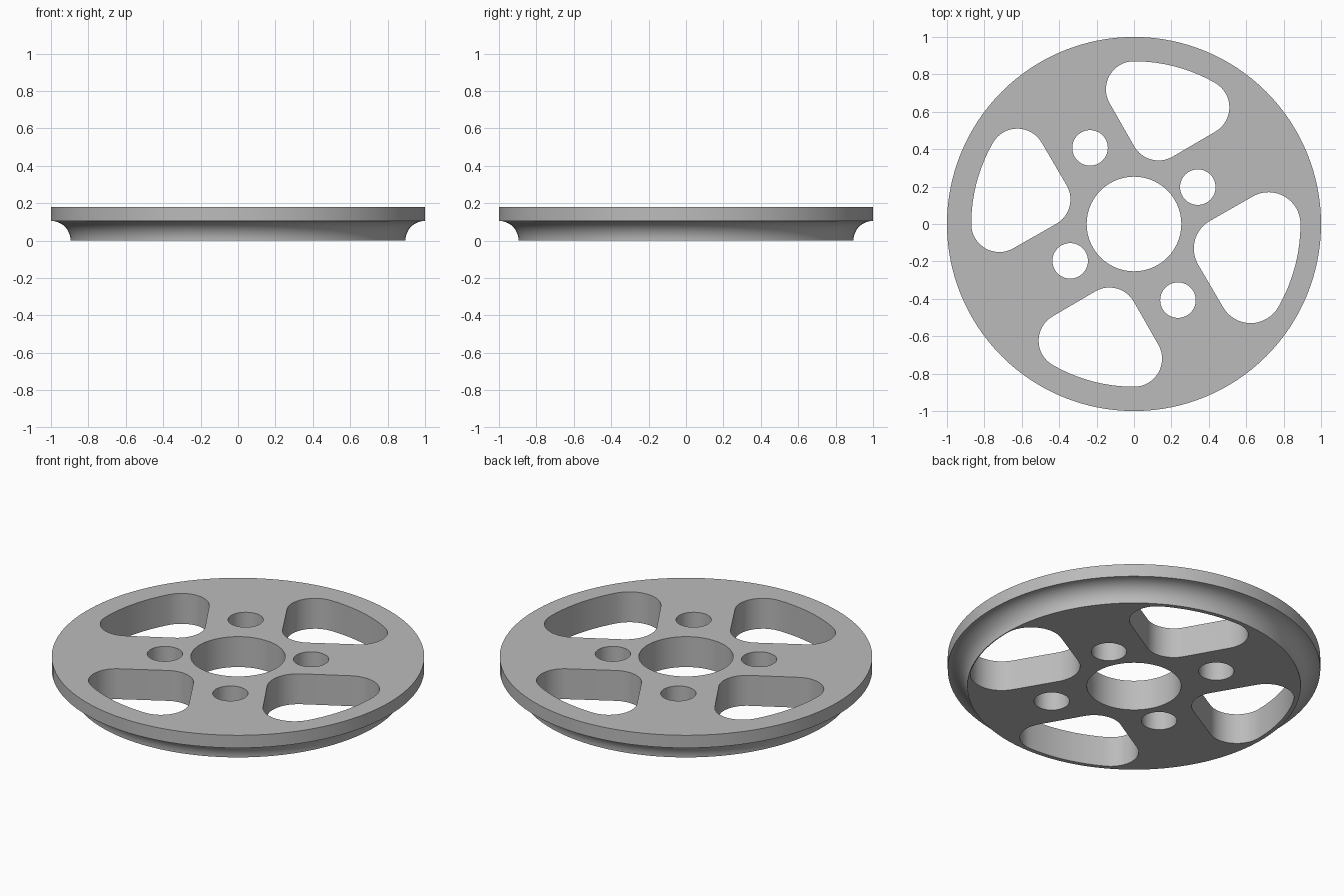
import bpy, bmesh, math
from mathutils import Vector

if "Cube" in bpy.data.objects:
    bpy.data.objects.remove(bpy.data.objects["Cube"], do_unlink=True)

HEIGHT, LIP, COVE = 0.18, 0.105, 0.105
SEGMENTS = 128


def polar(radius, degrees):
    a = math.radians(degrees)
    return Vector((radius * math.cos(a), radius * math.sin(a)))


def arc(centre, radius, start, end, steps):
    return [centre + polar(radius, start + (end - start) * i / steps)
            for i in range(steps + 1)]


def make_object(name, bm):
    bmesh.ops.recalc_face_normals(bm, faces=bm.faces)
    mesh = bpy.data.meshes.new(name)
    bm.to_mesh(mesh)
    bm.free()
    obj = bpy.data.objects.new(name, mesh)
    bpy.context.collection.objects.link(obj)
    return obj


def add_prism(bm, outline):
    """Closed prism that passes right through the disc."""
    base = bm.faces.new([bm.verts.new((p.x, p.y, -0.1)) for p in outline])
    top = bmesh.ops.extrude_face_region(bm, geom=[base], use_keep_orig=True)["geom"]
    bmesh.ops.translate(bm, vec=(0, 0, HEIGHT + 0.2),
                        verts=[g for g in top if isinstance(g, bmesh.types.BMVert)])


def window_outline(mid, corner):
    """Rounded sector: two outer corners, an arc between them, one inner corner."""
    half, reach = 15, 0.72
    first, last = polar(reach, mid - half), polar(reach, mid + half)
    inner = polar(0.507, mid)
    d = last - inner
    tilt = math.degrees(math.atan2(d.y, d.x)) - mid
    side = (90 + tilt)
    side = (side + 180) % 360 - 180
    points = arc(first, corner, mid - side, mid - half, 16)
    points += arc(Vector((0, 0)), reach + corner, mid - half, mid + half, 16)[1:-1]
    points += arc(last, corner, mid + half, mid + side, 16)
    points += arc(inner, corner, mid + side, mid + 360 - side, 16)
    return points


# Disc body: half profile with a coved lower edge, spun around z
bm = bmesh.new()
cove = [(p.x, p.y) for p in arc(Vector((1, 0)), COVE, 180, 90, 14)]
profile = [(0, 0)] + cove + [(1, HEIGHT), (0, HEIGHT)]
verts = [bm.verts.new((r, 0, z)) for r, z in profile]
edges = [bm.edges.new(pair) for pair in zip(verts, verts[1:])]
bmesh.ops.spin(bm, geom=verts + edges, cent=(0, 0, 0), axis=(0, 0, 1),
               angle=math.tau, steps=SEGMENTS, use_duplicate=False)
bmesh.ops.remove_doubles(bm, verts=bm.verts, dist=0.0001)
bmesh.ops.dissolve_limit(bm, angle_limit=0.001, verts=bm.verts, edges=bm.edges)
disc = make_object("wheel_disc", bm)

# Cutters: centre bore, bolt holes and windows
bm = bmesh.new()
add_prism(bm, arc(Vector((0, 0)), 0.253, 0, 360, 72)[:-1])
for quarter in range(4):
    turn = quarter * 90
    distance = 0.47 if quarter % 2 else 0.394
    add_prism(bm, arc(polar(distance, 30 + turn), 0.095, 0, 360, 40)[:-1])
    add_prism(bm, window_outline(turn - 15, 0.15 if quarter else 0.17))
cutter = make_object("hole_cutter", bm)
cutter.hide_render = True

cut = disc.modifiers.new("holes", "BOOLEAN")
cut.operation, cut.solver, cut.object = "DIFFERENCE", "EXACT", cutter
bpy.ops.object.select_all(action="DESELECT")
disc.select_set(True)
bpy.context.view_layer.objects.active = disc
bpy.ops.object.modifier_apply(modifier=cut.name)
bpy.data.objects.remove(cutter, do_unlink=True)

# Plain grey material
grey = bpy.data.materials.new("grey")
grey.use_nodes = True
colour = (0.5, 0.5, 0.5, 1)
grey.diffuse_color = colour
grey.node_tree.nodes["Principled BSDF"].inputs["Base Color"].default_value = colour
disc.data.materials.clear()
disc.data.materials.append(grey)
bpy.ops.object.shade_smooth_by_angle(angle=math.radians(30))
